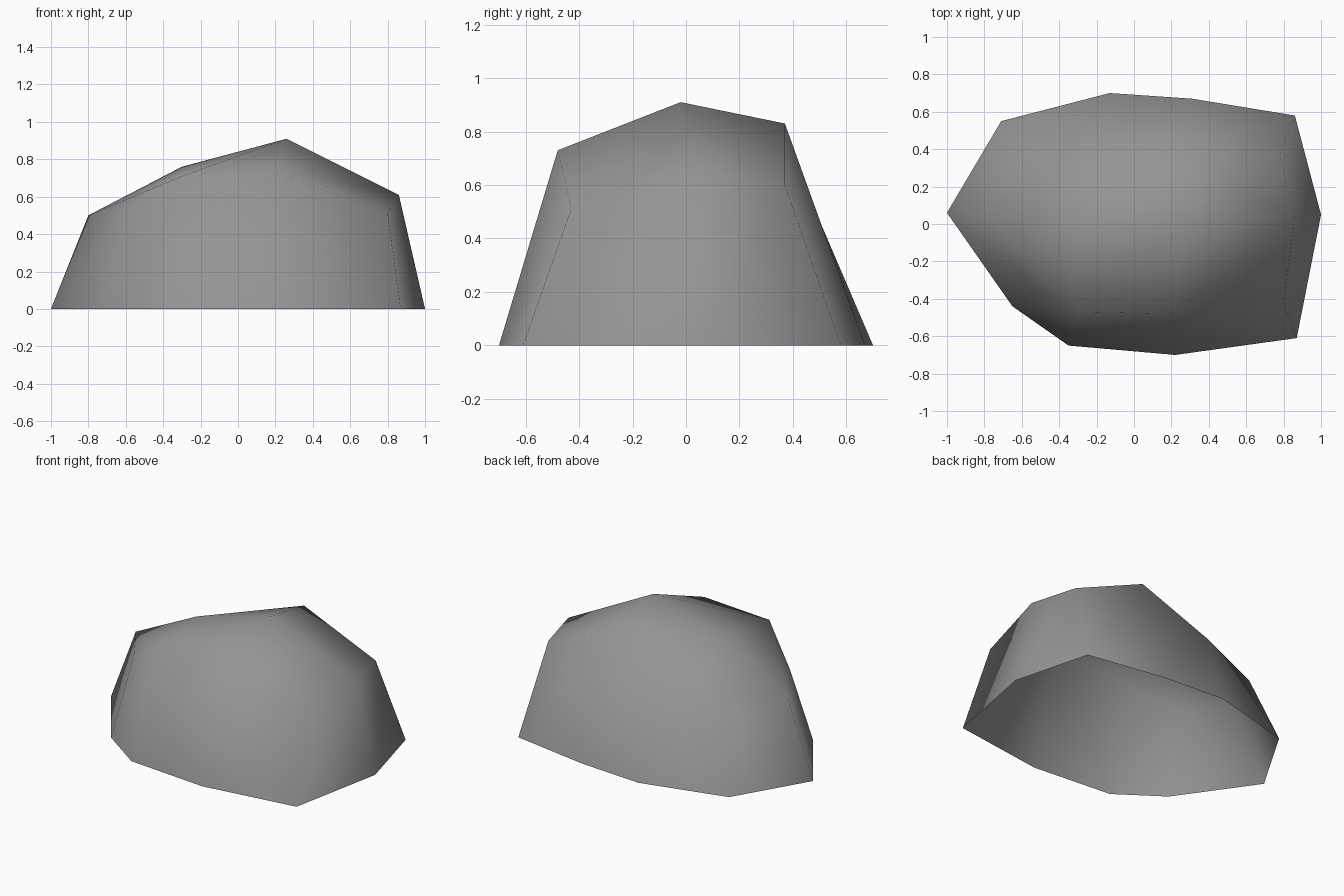
import bpy
import bmesh

# Remove the default cube only
default_cube = bpy.data.objects.get("Cube")
if default_cube:
    bpy.data.objects.remove(default_cube, do_unlink=True)


def flat_material(name, colour):
    material = bpy.data.materials.new(name)
    material.use_nodes = True
    material.diffuse_color = colour
    shader = next(n for n in material.node_tree.nodes if n.type == 'BSDF_PRINCIPLED')
    shader.inputs["Base Color"].default_value = colour
    shader.inputs["Roughness"].default_value = 0.9
    return material


# Ground outline of the boulder, anticlockwise from its -x tip
ground_outline = [
    (-1, .06), (-.65, -.44), (-.35, -.65), (.22, -.7), (.87, -.61),
    (1, .05), (.86, .58), (.31, .67), (-.13, .7), (-.71, .55),
]

# Shoulder loop, one point above each ground point
shoulder_loop = [
    (-.8, .04, .5), (-.59, -.28, .52), (-.3, -.47, .71), (.2, -.48, .73), (.8, -.43, .51),
    (.86, .04, .61), (.78, .37, .6), (.24, .37, .83), (-.22, .46, .56), (-.58, .42, .42),
]

bm = bmesh.new()
base = [bm.verts.new((x, y, 0)) for x, y in ground_outline]
rim = [bm.verts.new(point) for point in shoulder_loop]

# Side walls, left open underneath
count = len(base)
for i in range(count):
    j = (i + 1) % count
    bm.faces.new((base[i], base[j], rim[j], rim[i]))

# Crown: a ridge from the low crest up to the peak
crest = bm.verts.new((-.3, -.02, .76))
peak = bm.verts.new((.26, -.02, .91))
crown = [
    (rim[0], rim[1], rim[2], crest),
    (rim[2], rim[3], peak, crest),
    (rim[3], rim[4], rim[5], peak),
    (rim[5], rim[6], rim[7], peak),
    (rim[7], rim[8], crest, peak),
    (rim[8], rim[9], rim[0], crest),
]
for corners in crown:
    bm.faces.new(corners)

# Smooth shading over the whole stone
for face in bm.faces:
    face.smooth = True

mesh = bpy.data.meshes.new("boulder")
bm.to_mesh(mesh)
bm.free()
mesh.materials.append(flat_material("stone grey", (.3, .3, .3, 1)))

boulder = bpy.data.objects.new("boulder", mesh)
bpy.context.collection.objects.link(boulder)
